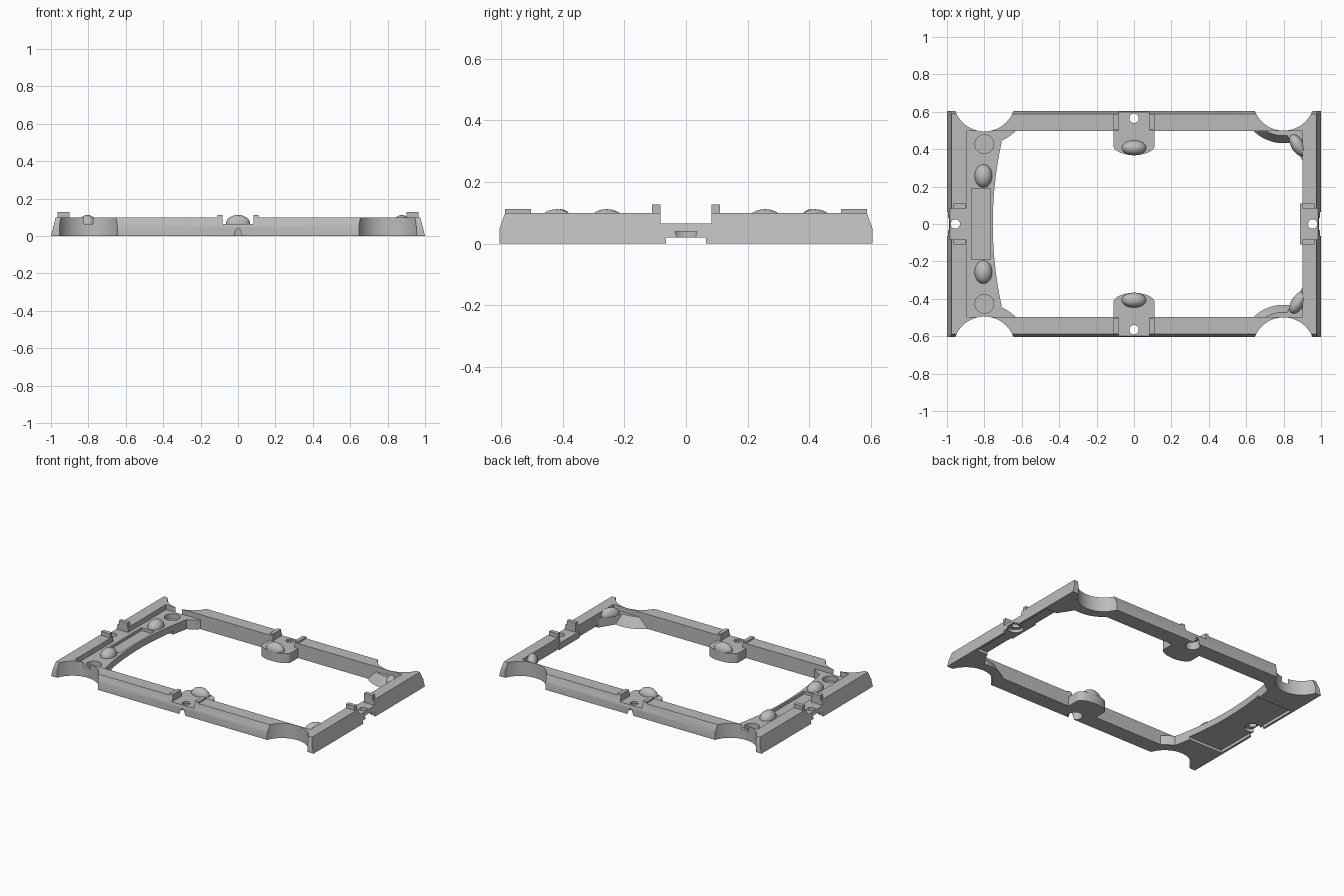
import bpy, bmesh
from math import sin, cos, radians, sqrt, pi, atan2

old = bpy.data.objects.get("Cube")
if old:
    bpy.data.objects.remove(old, do_unlink=True)

grey = bpy.data.materials.new("grey")
grey.use_nodes = True
grey.diffuse_color = (0.5, 0.5, 0.5, 1)
grey.node_tree.nodes["Principled BSDF"].inputs["Base Color"].default_value = (0.5, 0.5, 0.5, 1)


def finish(name, bm):
    bmesh.ops.recalc_face_normals(bm, faces=bm.faces)
    mesh = bpy.data.meshes.new(name)
    bm.to_mesh(mesh)
    bm.free()
    mesh.materials.append(grey)
    ob = bpy.data.objects.new(name, mesh)
    bpy.context.collection.objects.link(ob)
    return ob


def loft(name, bottom, top):
    """Solid between two matching 3D outlines."""
    bm = bmesh.new()
    a = [bm.verts.new(p) for p in bottom]
    b = [bm.verts.new(p) for p in top]
    n = len(a)
    bm.faces.new(a)
    bm.faces.new(b)
    for i in range(n):
        j = (i + 1) % n
        bm.faces.new((a[i], a[j], b[j], b[i]))
    return finish(name, bm)


def prism(name, pts, z0, z1, top=None):
    return loft(name, [(x, y, z0) for x, y in pts], [(x, y, z1) for x, y in top or pts])


def box(name, x0, x1, y0, y1, z0, z1):
    x0, x1, y0, y1 = min(x0, x1), max(x0, x1), min(y0, y1), max(y0, y1)
    return prism(name, [(x0, y0), (x1, y0), (x1, y1), (x0, y1)], z0, z1)


def arc(cx, cy, r, a0=0, a1=360, n=48, ry=None):
    ry = ry or r
    steps = n if a1 - a0 == 360 else n + 1
    angles = [radians(a0 + (a1 - a0) * i / n) for i in range(steps)]
    return [(cx + r * cos(a), cy + ry * sin(a)) for a in angles]


def combine(tool, operation):
    mod = frame.modifiers.new(operation.lower(), 'BOOLEAN')
    mod.operation, mod.object, mod.solver = operation, tool, 'EXACT'
    bpy.context.view_layer.objects.active = frame
    bpy.ops.object.modifier_apply(modifier=mod.name)
    bpy.data.objects.remove(tool, do_unlink=True)


def add(tool):
    combine(tool, 'UNION')


def cut(tool):
    combine(tool, 'DIFFERENCE')


def dome(name, x, y, rx, ry, angle=0):
    bm = bmesh.new()
    bmesh.ops.create_uvsphere(bm, u_segments=40, v_segments=24, radius=1)
    bmesh.ops.bisect_plane(bm, geom=bm.verts[:] + bm.edges[:] + bm.faces[:],
                           plane_co=(0, 0, -0.1), plane_no=(0, 0, -1), clear_outer=True)
    bmesh.ops.holes_fill(bm, edges=[e for e in bm.edges if e.is_boundary])
    ob = finish(name, bm)
    ob.scale = (rx, ry, 0.047)
    ob.rotation_euler.z = angle
    ob.location = (x, y, LEDGE)
    smooth(ob)


def smooth(ob):
    bpy.ops.object.select_all(action='DESELECT')
    ob.select_set(True)
    bpy.context.view_layer.objects.active = ob
    bpy.ops.object.shade_smooth_by_angle(angle=radians(30))


LEDGE = 0.065
TOP = 0.1

# Outer block with sloping ends and chamfered long sides
section = [(-0.605, 0), (0.605, 0), (0.605, 0.05), (0.587, TOP), (-0.587, TOP), (-0.605, 0.05)]
frame = loft("frame", [(-1 + 0.25 * z, y, z) for y, z in section],
             [(1 - 0.25 * z, y, z) for y, z in section])
cut(box("opening", -0.895, 0.9, -0.497, 0.497, -0.1, 0.3))

# Wide ledge at the right end with a bowed inner edge
bow = [(1.295 - sqrt(2.05 ** 2 - y * y), y) for y in (0.51 * i / 12 for i in range(-12, 13))]
add(prism("end_ledge", [(-0.93, 0.51), (-0.93, -0.51)] + bow, 0, LEDGE))

for s in (-1, 1):
    # Corner webs that follow the round corner cutouts
    def side(pts):
        return [(x, s * y) for x, y in pts]
    add(prism("ledge_web", side(arc(-0.8, 0.662, 0.235, 220, 320, 32)), 0, LEDGE))
    add(prism("corner_web", side(arc(0.8, 0.662, 0.23, 220, 320, 32)), 0, LEDGE,
              side(arc(0.8, 0.662, 0.19, 220, 320, 32))))
    add(prism("corner_gusset", side([(0.91, 0.325), (0.82, 0.47), (0.82, 0.5), (0.91, 0.5)]), 0, LEDGE))
    # Rounded pad on each long rail
    add(prism("pad", side([(0.11, 0.52)] + [(-0.11, 0.52)]
              + arc(0, 0.42, 0.11, 180, 360, 32, 0.052)), 0, LEDGE))
    for t in (-1, 1):
        # Upright tabs beside each notch
        add(box("rail_tab", t * 0.083, t * 0.11, s * 0.503, s * 0.587, 0.04, 0.112))
        add(box("end_tab", s * 0.9, s * 0.966, t * 0.083, t * 0.11, 0.04, 0.128))
add(box("end_pad", 0.888, 0.93, -0.11, 0.11, 0, LEDGE))

for s in (-1, 1):
    # Notches through the rails
    cut(box("rail_notch", -0.083, 0.083, s * 0.45, s * 0.7, LEDGE, 0.3))
    cut(box("end_notch", s * 0.87, s * 1.1, -0.083, 0.083, LEDGE, 0.3))
    # Underside recess and slot at each end
    cut(box("recess", s * 0.6, s * 0.985, -0.335, 0.335, -0.1, 0.02))
    cut(box("slot", s * 0.95, s * 1.1, -0.065, 0.065, -0.1, 0.02))
    # Screw holes with widened undersides
    cut(prism("rail_hole", arc(0, s * 0.565, 0.025), -0.1, 0.2))
    cut(prism("rail_sink", arc(0, s * 0.565, 0.046), -0.001, 0.05, arc(0, s * 0.565, 0.039)))
    cut(prism("end_hole", arc(s * 0.955, 0, 0.025), -0.1, 0.2))
    cut(prism("end_sink", arc(s * 0.955, 0, 0.05), -0.05, 0.04))
    # Round corner cutouts and magnet pockets
    cut(prism("corner_cut", arc(-0.8, s * 0.66, 0.165, n=64), -0.1, 0.3))
    cut(prism("corner_cut", arc(0.8, s * 0.664, 0.165, n=64), -0.1, 0.3))
    cut(prism("pocket", arc(-0.8, s * 0.427, 0.05), 0.03, 0.2))
cut(box("channel", -0.868, -0.767, -0.19, 0.19, 0.045, 0.2))
smooth(frame)

# Domed bumps
for s, end in ((-1, "front"), (1, "back")):
    dome("rail_dome_" + end, 0, s * 0.407, 0.065, 0.04)
    dome("ledge_dome_" + end, -0.805, s * 0.257, 0.047, 0.062)
    dome("corner_dome_" + end, 0.876, s * 0.42, 0.065, 0.035, s * atan2(0.145, -0.09))
